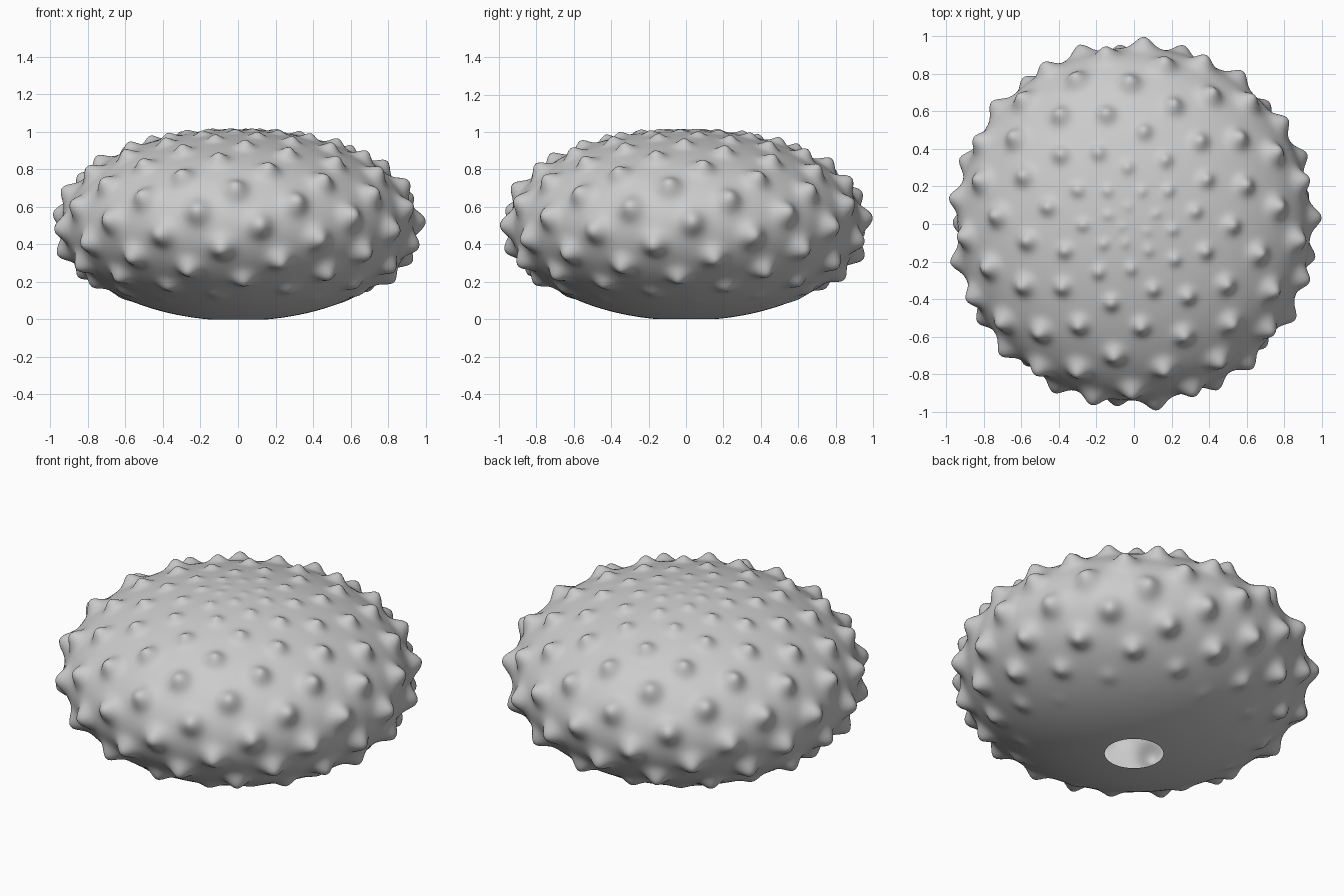
import bpy, bmesh
from math import sin, cos, pi, radians, exp, sqrt
from mathutils import Vector
from mathutils.kdtree import KDTree

if "Cube" in bpy.data.objects:
    bpy.data.objects.remove(bpy.data.objects["Cube"])

R, A = 0.94, 0.51                 # body half width and half height
MOUTH = radians(170.3)            # polar angle where the mouth opens
CZ = -A * cos(MOUTH)              # puts the mouth rim on z = 0
SEG, RINGS = 384, 190
GOLDEN = radians(137.508)


def body_point(t, p):
    return Vector((R * sin(t) * cos(p), R * sin(t) * sin(p), CZ + A * cos(t)))


def body_normal(t, p):
    return Vector((sin(t) * cos(p) / R, sin(t) * sin(p) / R, cos(t) / A)).normalized()


def fade(t):
    # knobs die out toward the underside
    u = min(max((t - radians(112)) / radians(36), 0), 1)
    return 1 - u * u * (3 - 2 * u)


# Knob centres: golden-angle spiral, evenly stepped in polar angle
knobs = []
for i in range(4, 150):
    t = radians(i * 0.99)
    p = (i - 34) * GOLDEN - radians(1)
    height = 0.062 * min(1, 1.15 * sin(t)) * fade(t)
    sigma = 0.041 * (0.4 + 0.6 * sin(t))
    knobs.append((body_point(t, p), height, sigma))
tree = KDTree(len(knobs))
for n, k in enumerate(knobs):
    tree.insert(k[0], n)
tree.balance()


def surface(t, p):
    co = body_point(t, p)
    h = sum(knobs[n][1] * exp(-d * d / (2 * knobs[n][2] ** 2))
            for _, n, d in tree.find_range(co, 0.15))
    return co + body_normal(t, p) * h


# Shell: rings from the top pole down to the open mouth
bm = bmesh.new()
pole = bm.verts.new(surface(0, 0))
rings = []
for r in range(1, RINGS + 1):
    t = MOUTH * r / RINGS
    rings.append([bm.verts.new(surface(t, 2 * pi * s / SEG)) for s in range(SEG)])
for s in range(SEG):
    q = (s + 1) % SEG
    bm.faces.new((pole, rings[0][s], rings[0][q]))
    for a, b in zip(rings, rings[1:]):
        bm.faces.new((a[s], b[s], b[q], a[q]))
for f in bm.faces:
    f.smooth = True
mesh = bpy.data.meshes.new("knobbed_shell")
bm.to_mesh(mesh)
bm.free()
shell = bpy.data.objects.new("knobbed_shell", mesh)
bpy.context.collection.objects.link(shell)
